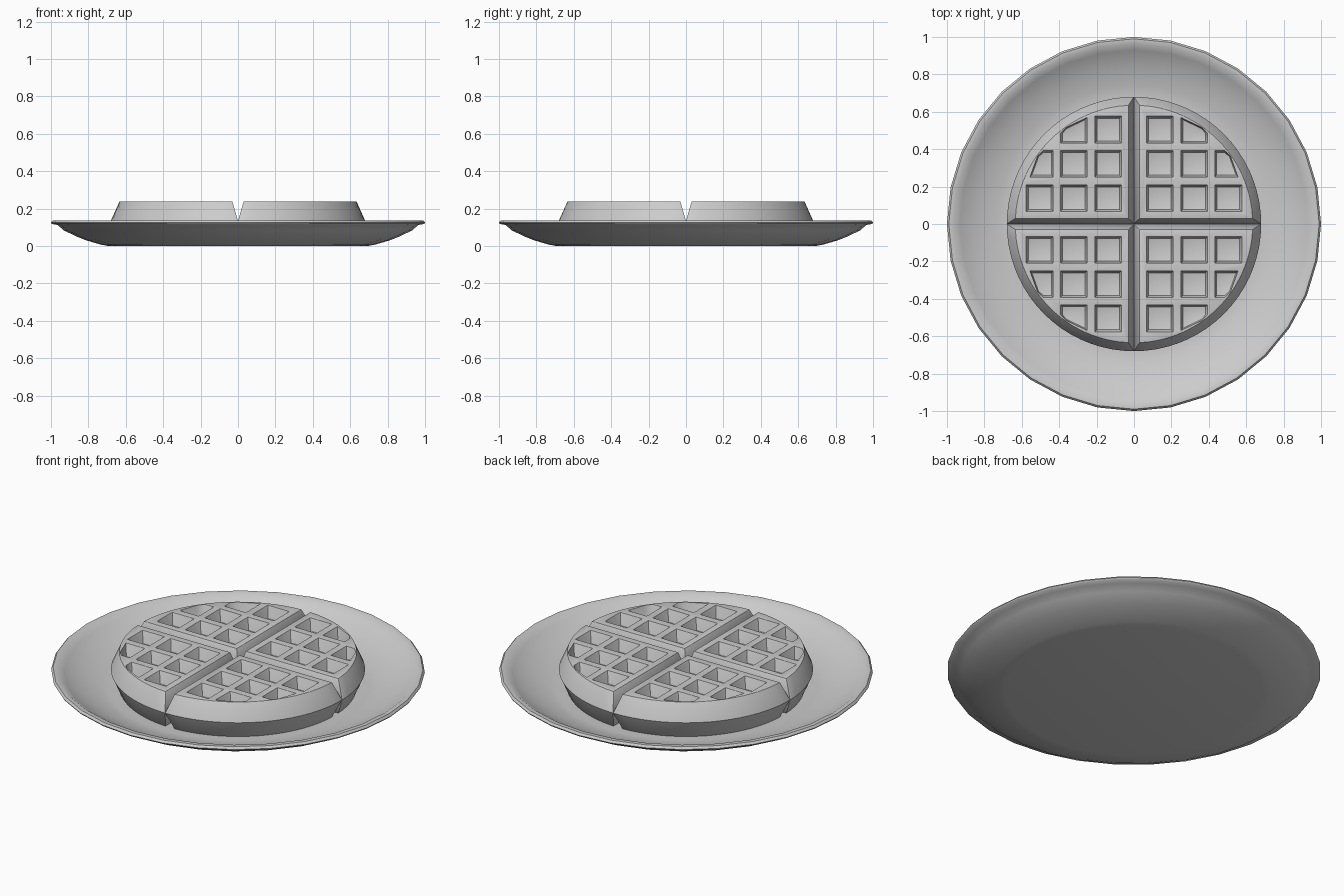
import bpy, bmesh, math

if "Cube" in bpy.data.objects:
    bpy.data.objects.remove(bpy.data.objects["Cube"])


def make_object(name, bm):
    bmesh.ops.recalc_face_normals(bm, faces=bm.faces)
    me = bpy.data.meshes.new(name)
    bm.to_mesh(me)
    bm.free()
    ob = bpy.data.objects.new(name, me)
    bpy.context.collection.objects.link(ob)
    return ob


def activate(ob):
    bpy.ops.object.select_all(action='DESELECT')
    ob.select_set(True)
    bpy.context.view_layer.objects.active = ob


def loft(bm, rings):
    """Closed solid through equal-length rings of points."""
    loops = [[bm.verts.new(p) for p in r] for r in rings]
    n = len(loops[0])
    for a, b in zip(loops, loops[1:]):
        for i in range(n):
            j = (i + 1) % n
            bm.faces.new((a[i], a[j], b[j], b[i]))
    bm.faces.new(loops[0][::-1])
    bm.faces.new(loops[-1])


# Plate: lathed profile with a soft rim
profile = [(0.69, 0.0), (0.73, 0.007), (0.81, 0.03), (0.86, 0.05), (0.93, 0.083),
           (0.965, 0.113), (0.995, 0.118), (1.0, 0.126), (0.99, 0.138), (0.965, 0.138),
           (0.93, 0.113), (0.86, 0.077), (0.81, 0.06), (0.74, 0.038), (0.69, 0.033)]
SIDES = 32
bm = bmesh.new()
loft(bm, [[(r * math.cos(2 * math.pi * i / SIDES), r * math.sin(2 * math.pi * i / SIDES), z)
           for i in range(SIDES)] for r, z in profile])
plate = make_object("plate", bm)
activate(plate)
bpy.ops.object.shade_smooth_by_angle(angle=math.radians(50))

# Waffle quarter: tapered wedge, widest at its middle height
MID, HALF, R = 0.135, 0.102, 0.68


def wedge_ring(gap, inset, z, n=18):
    r = R - inset
    a0 = math.asin(gap / r)
    a1 = math.pi / 2 - a0
    arc = [(r * math.cos(a0 + (a1 - a0) * i / n), r * math.sin(a0 + (a1 - a0) * i / n), z)
           for i in range(n + 1)]
    return [(gap, gap, z)] + arc


bm = bmesh.new()
loft(bm, [wedge_ring(0.03, 0.045, MID - HALF), wedge_ring(0.0, 0.0, MID),
          wedge_ring(0.03, 0.045, MID + HALF)])
waffle = make_object("waffle", bm)

# Pockets: tapered cutters for square and rim-clipped cells
lo, hi = (0.067, 0.25, 0.432), (0.21, 0.393, 0.577)
cells = [[(lo[i], lo[j]), (hi[i], lo[j]), (hi[i], hi[j]), (lo[i], hi[j])]
         for i, j in ((0, 0), (1, 0), (2, 0), (0, 1), (1, 1), (0, 2))]
clipped = [(0.432, 0.25), (0.557, 0.25), (0.515, 0.365), (0.485, 0.393), (0.432, 0.393)]
cells += [clipped, [(0.25, 0.432), (0.393, 0.432), (0.393, 0.485), (0.365, 0.515), (0.25, 0.57)]]


def cell_ring(cell, s, z):
    cx = sum(p[0] for p in cell) / len(cell)
    cy = sum(p[1] for p in cell) / len(cell)
    return [(cx + (x - cx) * s, cy + (y - cy) * s, z) for x, y in cell]


bm = bmesh.new()
for cell in cells:
    for side in (1, -1):
        loft(bm, [cell_ring(cell, 0.84, MID + side * 0.03),
                  cell_ring(cell, 0.99, MID + side * HALF),
                  cell_ring(cell, 1.02, MID + side * (HALF + 0.02))])
cutter = make_object("pocket_cutter", bm)
cutter.hide_render = True

# Cut, soften the edges, then mirror into four quarters
activate(waffle)
cut = waffle.modifiers.new("pockets", 'BOOLEAN')
cut.operation = 'DIFFERENCE'
cut.solver = 'EXACT'
cut.object = cutter
soft = waffle.modifiers.new("soft_edges", 'BEVEL')
soft.width = 0.007
soft.segments = 2
soft.limit_method = 'ANGLE'
soft.angle_limit = math.radians(55)
mirror = waffle.modifiers.new("quarters", 'MIRROR')
mirror.use_axis = (True, True, False)
mirror.use_mirror_merge = False
for m in ("pockets", "soft_edges", "quarters"):
    bpy.ops.object.modifier_apply(modifier=m)
bpy.data.objects.remove(cutter, do_unlink=True)
bpy.ops.object.shade_smooth_by_angle(angle=math.radians(40))
